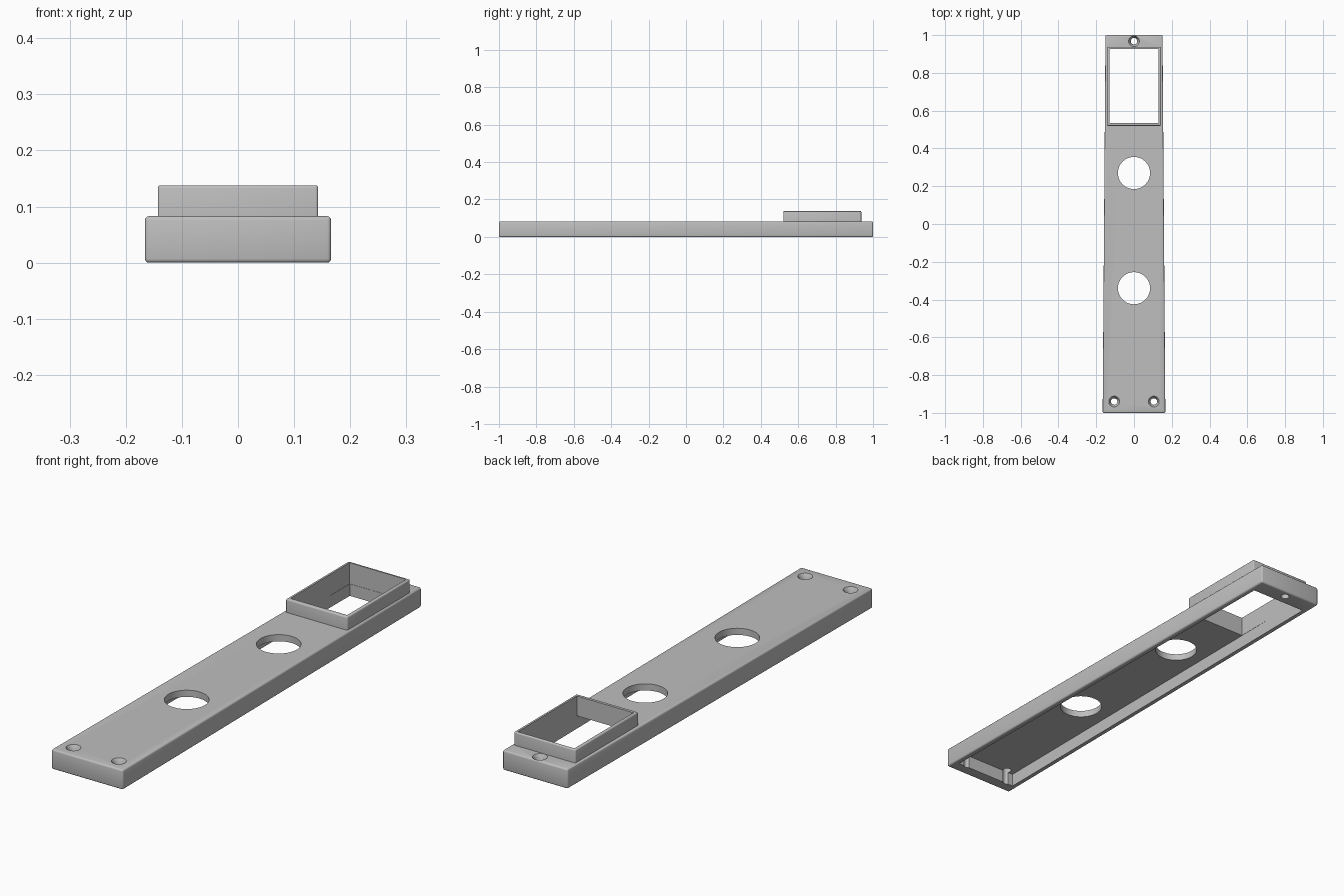
import bpy, bmesh, math

default = bpy.data.objects.get("Cube")
if default:
    bpy.data.objects.remove(default, do_unlink=True)

grey = bpy.data.materials.new("plain grey")
grey.use_nodes = True
colour = (0.52, 0.52, 0.52, 1)
grey.diffuse_color = colour
grey.node_tree.nodes["Principled BSDF"].inputs["Base Color"].default_value = colour

HEIGHT, CEILING, RIM_TOP = 0.083, 0.055, 0.138
FRONT_HALF, BACK_HALF, WALL = 0.166, 0.151, 0.022


def link(name, bm):
    mesh = bpy.data.meshes.new(name)
    bmesh.ops.recalc_face_normals(bm, faces=bm.faces)
    bm.to_mesh(mesh)
    bm.free()
    mesh.materials.append(grey)
    obj = bpy.data.objects.new(name, mesh)
    bpy.context.collection.objects.link(obj)
    return obj


def tapered_box(name, front_half, back_half, y0, y1, z0, z1, bevel=0):
    bm = bmesh.new()
    outline = [(-front_half, y0), (front_half, y0), (back_half, y1), (-back_half, y1)]
    base = bm.faces.new([bm.verts.new((x, y, z0)) for x, y in outline])
    up = bmesh.ops.extrude_face_region(bm, geom=[base])["geom"]
    for v in up:
        if isinstance(v, bmesh.types.BMVert):
            v.co.z = z1
    bmesh.ops.recalc_face_normals(bm, faces=bm.faces)
    if bevel:
        bmesh.ops.bevel(bm, geom=bm.edges[:], offset=bevel, segments=3,
                        profile=0.5, affect='EDGES')
    return link(name, bm)


def cone(name, x, y, z0, z1, r0, r1, sides=48):
    bm = bmesh.new()
    bmesh.ops.create_cone(bm, cap_ends=True, segments=sides, radius1=r0,
                          radius2=r1, depth=z1 - z0)
    bmesh.ops.translate(bm, vec=(x, y, (z0 + z1) / 2), verts=bm.verts)
    return link(name, bm)


def combine(target, tool, operation):
    mod = target.modifiers.new(operation.lower(), 'BOOLEAN')
    mod.object, mod.operation, mod.solver = tool, operation, 'EXACT'
    bpy.context.view_layer.objects.active = target
    bpy.ops.object.modifier_apply(modifier=mod.name)
    bpy.data.objects.remove(tool, do_unlink=True)


def half_width(y):
    return FRONT_HALF + (BACK_HALF - FRONT_HALF) * (y + 1) / 2


# Tapered cover with softened edges, and the raised window collar
cover = tapered_box("cover_plate", FRONT_HALF, BACK_HALF, -1, 1, 0, HEIGHT, 0.007)
collar = tapered_box("window_collar", 0.143, 0.143, 0.52, 0.937, 0.065, RIM_TOP, 0.005)
combine(cover, collar, 'UNION')

# Hollow underside
y0, y1 = -0.95, 0.926
cavity = tapered_box("cavity_cutter", half_width(y0) - WALL, half_width(y1) - WALL,
                     y0, y1, -0.1, CEILING)
combine(cover, cavity, 'DIFFERENCE')

# Window through the collar
window = tapered_box("window_cutter", 0.131, 0.131, 0.536, 0.927, 0.05, 0.3)
combine(cover, window, 'DIFFERENCE')

# Two large round openings
for y in (0.27, -0.34):
    combine(cover, cone("opening_cutter", 0, y, -0.1, 0.2, 0.085, 0.085, 64), 'DIFFERENCE')

# Countersunk screw holes
for x, y in ((-0.105, -0.94), (0.105, -0.94), (0, 0.968)):
    combine(cover, cone("screw_cutter", x, y, -0.1, 0.2, 0.017, 0.017, 32), 'DIFFERENCE')
    combine(cover, cone("sink_cutter", x, y, 0.065, HEIGHT + 0.002, 0.017, 0.03, 32),
            'DIFFERENCE')

bpy.ops.object.select_all(action='DESELECT')
cover.select_set(True)
bpy.context.view_layer.objects.active = cover
bpy.ops.object.shade_smooth_by_angle(angle=math.radians(35))
